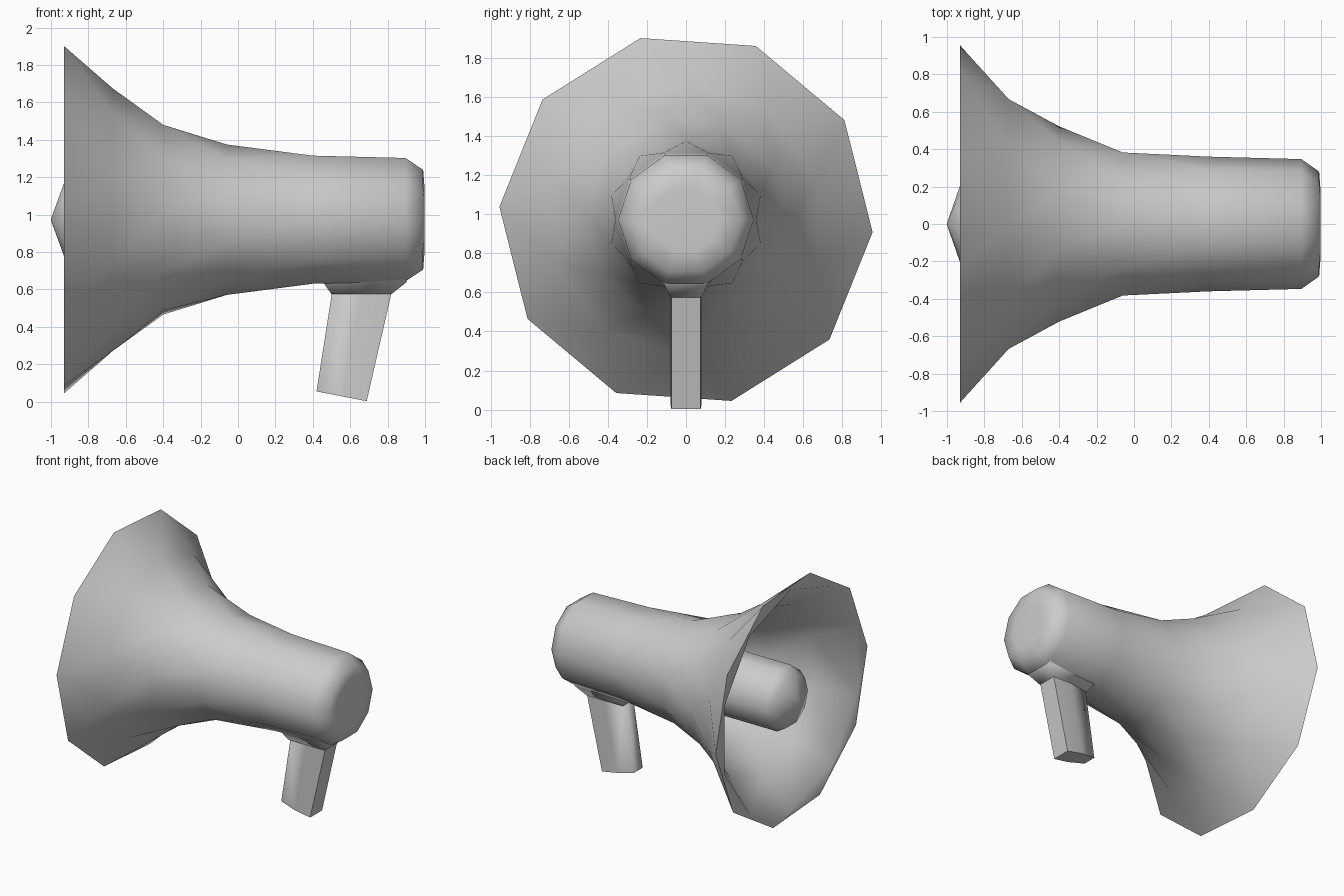
import bpy, bmesh
from math import sin, cos, radians

if "Cube" in bpy.data.objects:
    bpy.data.objects.remove(bpy.data.objects["Cube"])

AXIS_Z = 0.973


def finish(name, bm, angle):
    bmesh.ops.recalc_face_normals(bm, faces=bm.faces[:])
    mesh = bpy.data.meshes.new(name)
    bm.to_mesh(mesh)
    bm.free()
    ob = bpy.data.objects.new(name, mesh)
    bpy.context.collection.objects.link(ob)
    bpy.ops.object.select_all(action='DESELECT')
    ob.select_set(True)
    bpy.context.view_layer.objects.active = ob
    bpy.ops.object.shade_smooth_by_angle(angle=radians(angle))
    return ob


def loft(name, loops, angle):
    """Skin closed loops of equal length and cap both ends."""
    bm = bmesh.new()
    rings = [[bm.verts.new(p) for p in loop] for loop in loops]
    n = len(rings[0])
    for a, b in zip(rings, rings[1:]):
        for i in range(n):
            j = (i + 1) % n
            bm.faces.new((a[i], a[j], b[j], b[i]))
    caps = [bm.faces.new(rings[0]), bm.faces.new(rings[-1])]
    sides = [f for f in bm.faces if f not in caps]
    bmesh.ops.triangulate(bm, faces=sides, quad_method='SHORT_EDGE')
    return finish(name, bm, angle)


def ring(x, r, phase=0, n=10):
    """Polygon around the horn axis."""
    return [(x, r * cos(radians(phase + 360 * i / n)),
             AXIS_Z + r * sin(radians(phase + 360 * i / n))) for i in range(n)]


# Horn and barrel: closed rear end, outer skin, rim lip, then inner skin to the throat
shell = [(0.998, 0.17, 0), (0.99, 0.28, 0), (0.895, 0.347, 0), (0.40, 0.360, 0),
         (-0.06, 0.402, -18), (-0.40, 0.523, -3.9), (-0.67, 0.702, -18),
         (-0.93, 0.957, -3.9), (-0.925, 0.88, -18),
         (-0.67, 0.672, -18), (-0.40, 0.503, -3.9), (-0.06, 0.382, -18),
         (0.40, 0.34, 0), (0.86, 0.33, 0)]
loft("horn_body", [ring(*s) for s in shell], 110)

# Sound plug inside the horn mouth
plug = [(0.86, 0.25), (-0.86, 0.25), (-0.93, 0.205), (-1.0, 0.005)]
loft("inner_plug", [ring(*p) for p in plug], 45)


# Collar joining the grip to the barrel
def rect(x0, x1, hy, z):
    return [(x0, -hy, z), (x1, -hy, z), (x1, hy, z), (x0, hy, z)]


loft("grip_collar", [rect(0.47, 0.90, 0.16, 0.70), rect(0.455, 0.90, 0.11, 0.638),
                     rect(0.50, 0.82, 0.08, 0.575)], 88)


# Slanted hand grip
def grip(x0, x1, z0, z1):
    mx, mz = (x0 + x1) / 2, (z0 + z1) / 2
    return [(x0, -0.055, z0), (mx, -0.08, mz), (x1, -0.075, z1),
            (x1, 0.075, z1), (mx, 0.08, mz), (x0, 0.055, z0)]


loft("hand_grip", [grip(0.505, 0.825, 0.60, 0.60), grip(0.42, 0.688, 0.055, 0.003)], 85)
